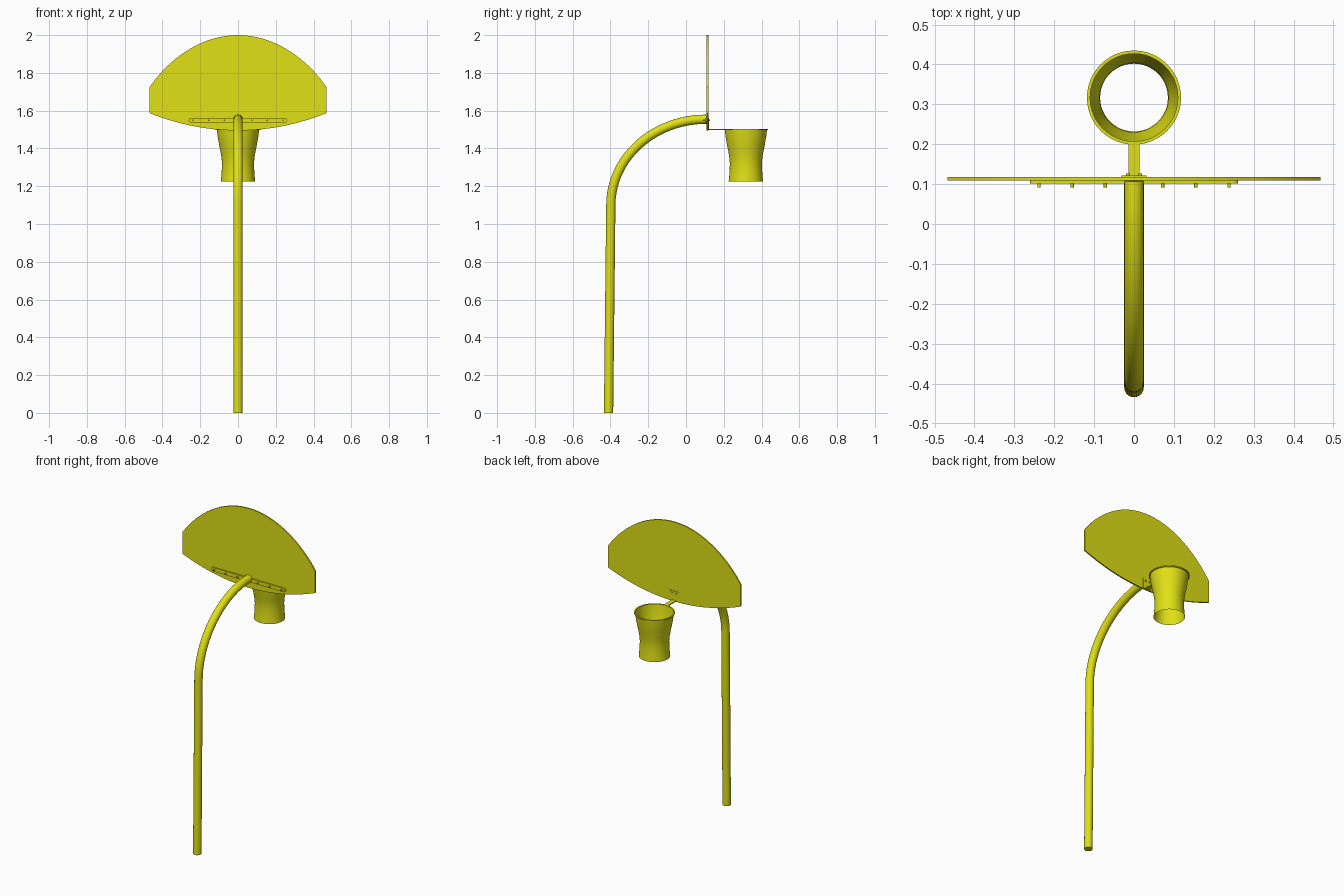
import bpy, bmesh, math
from mathutils import Vector

if "Cube" in bpy.data.objects:
    bpy.data.objects.remove(bpy.data.objects["Cube"])

yellow = bpy.data.materials.new("yellow paint")
yellow.diffuse_color = (0.75, 0.75, 0.008, 1)
yellow.use_nodes = True
yellow.node_tree.nodes["Principled BSDF"].inputs["Base Color"].default_value = yellow.diffuse_color


def make(name, bm, smooth=True):
    bmesh.ops.recalc_face_normals(bm, faces=bm.faces)
    me = bpy.data.meshes.new(name)
    bm.to_mesh(me)
    bm.free()
    ob = bpy.data.objects.new(name, me)
    bpy.context.collection.objects.link(ob)
    me.materials.append(yellow)
    if smooth:
        bpy.ops.object.select_all(action='DESELECT')
        ob.select_set(True)
        bpy.context.view_layer.objects.active = ob
        bpy.ops.object.shade_smooth_by_angle(angle=math.radians(35))
    return ob


def plate(name, outline, y0, y1):
    """Extrude an (x, z) outline along y."""
    bm = bmesh.new()
    f = bm.faces.new([bm.verts.new((x, y0, z)) for x, z in outline])
    ext = bmesh.ops.extrude_face_region(bm, geom=[f])['geom']
    bmesh.ops.translate(bm, vec=(0, y1 - y0, 0),
                        verts=[v for v in ext if isinstance(v, bmesh.types.BMVert)])
    return make(name, bm)


def box(name, x0, x1, y0, y1, z0, z1):
    return plate(name, [(x0, z0), (x1, z0), (x1, z1), (x0, z1)], y0, y1)


def lathe(name, profile, cy, closed=False, n=48):
    """Spin an (r, z) profile around the vertical axis at y = cy."""
    bm = bmesh.new()
    rings = [[bm.verts.new((r * math.cos(2 * math.pi * i / n),
                            cy + r * math.sin(2 * math.pi * i / n), z))
              for i in range(n)] for r, z in profile]
    pairs = list(zip(rings, rings[1:])) + ([(rings[-1], rings[0])] if closed else [])
    for a, b in pairs:
        for i in range(n):
            j = (i + 1) % n
            bm.faces.new((a[i], a[j], b[j], b[i]))
    return make(name, bm)


# Bent pole: straight shaft, then a quarter sweep forward to the board
path = [Vector((0, -0.41, 0)), Vector((0, -0.398, 1.10))]
for k in range(1, 21):
    a = math.radians(88 * k / 20)
    path.append(Vector((0, 0.108 - 0.506 * math.cos(a), 1.10 + 0.455 * math.sin(a))))
path[-1].y = 0.108
bm = bmesh.new()
rings, N, R = [], 24, 0.0245
for k, p in enumerate(path):
    t = (path[min(k + 1, len(path) - 1)] - path[max(k - 1, 0)]).normalized()
    if k == 0:
        t = Vector((0, 0, 1))
    side, up = Vector((1, 0, 0)), t.cross(Vector((1, 0, 0)))
    rings.append([bm.verts.new(p + R * (math.cos(2 * math.pi * i / N) * side
                                        + math.sin(2 * math.pi * i / N) * up)) for i in range(N)])
for a, b in zip(rings, rings[1:]):
    for i in range(N):
        j = (i + 1) % N
        bm.faces.new((a[i], a[j], b[j], b[i]))
bm.faces.new(rings[0])
bm.faces.new(rings[-1])
make("pole", bm)

# Fan-shaped backboard: arched top, short straight sides, shallow curved bottom
W, S = 0.468, 28


def arc(x, sag):
    r = (W * W + sag * sag) / (2 * sag)
    circle = r - math.sqrt(r * r - x * x)
    return 0.5 * circle + 0.5 * sag * (x / W) ** 2


xs = [-W + 2 * W * i / S for i in range(S + 1)]
outline = [(x, 1.495 + arc(x, 0.092)) for x in xs]
outline += [(x, 2.0 - arc(x, 0.275)) for x in reversed(xs)]
plate("backboard", outline, 0.109, 0.118)

# Rear support bar with rounded ends, and its bolts
bar = []
for sx in (1, -1):
    for k in range(9):
        a = math.radians(-90 + 180 * k / 8)
        bar.append((sx * (0.249 + 0.012 * math.cos(a)), 1.549 + sx * 0.012 * math.sin(a)))
plate("support_bar", bar, 0.101, 0.110)


def bolt(name, x, z, r, y0, y1):
    plate(name, [(x + r * math.cos(math.pi * k / 6), z + r * math.sin(math.pi * k / 6))
                 for k in range(12)], y0, y1)


for x in (0.072, 0.155, 0.238):
    for s in (1, -1):
        bolt("bar_bolt", s * x, 1.549, 0.004, 0.091, 0.102)

# Rim bracket: upright plate with bolts, flat arm to the rim, side gussets
box("rim_mount_plate", -0.031, 0.031, 0.117, 0.121, 1.498, 1.562)
for x in (-0.015, 0.015):
    bolt("mount_bolt", x, 1.549, 0.005, 0.12, 0.127)
box("rim_arm", -0.014, 0.014, 0.119, 0.208, 1.498, 1.504)

# Rim ring and open net
lathe("rim", [(0.118, 1.497), (0.118, 1.504), (0.110, 1.504), (0.110, 1.497)], 0.317, True)
net = [(0.112, 1.50), (0.108, 1.465), (0.101, 1.425), (0.093, 1.385), (0.087, 1.35),
       (0.085, 1.32), (0.086, 1.285), (0.088, 1.255), (0.091, 1.226)]
lathe("net", net, 0.317)
